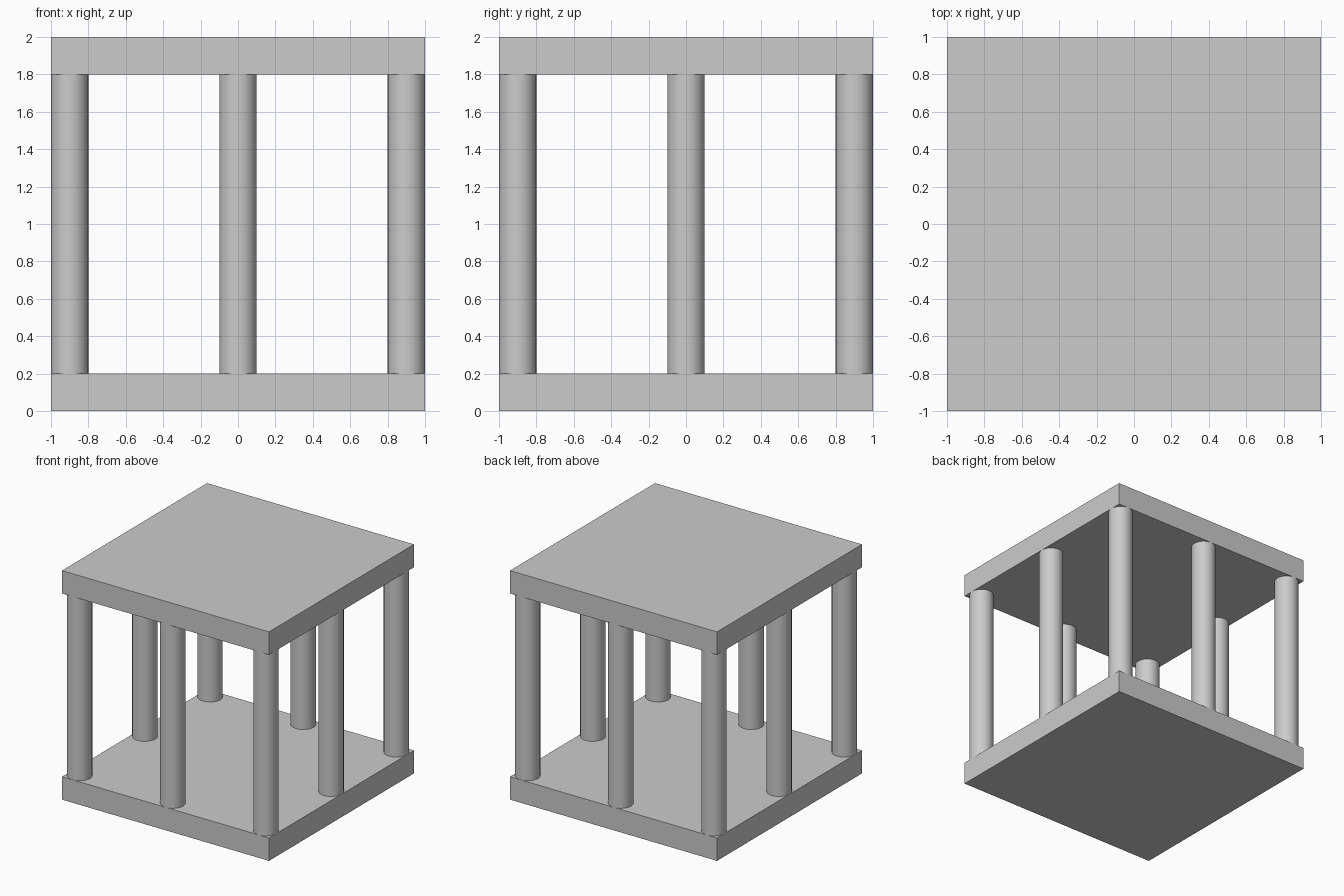
import bpy
from math import radians

if "Cube" in bpy.data.objects:
    bpy.data.objects.remove(bpy.data.objects["Cube"])

SLAB = 0.2      # slab thickness
HEIGHT = 2.0
RADIUS = 0.1    # column radius


def slab(name, z):
    bpy.ops.mesh.primitive_cube_add(size=1, location=(0, 0, z))
    ob = bpy.context.object
    ob.name = name
    ob.scale = (2, 2, SLAB)
    bpy.ops.object.transform_apply(location=False, rotation=False, scale=True)


def column(name, x, y):
    bpy.ops.mesh.primitive_cylinder_add(
        vertices=32, radius=RADIUS, depth=HEIGHT - 2 * SLAB,
        location=(x, y, HEIGHT / 2))
    bpy.context.object.name = name
    bpy.ops.object.shade_smooth_by_angle(angle=radians(30))


# Floor and roof slabs
slab("base_slab", SLAB / 2)
slab("roof_slab", HEIGHT - SLAB / 2)

# Eight columns around the perimeter, none in the centre
rows = {"front": -0.9, "middle": 0, "back": 0.9}
sides = {"left": -0.9, "centre": 0, "right": 0.9}
for row, y in rows.items():
    for side, x in sides.items():
        if x or y:
            column(f"{row}_{side}_column", x, y)
